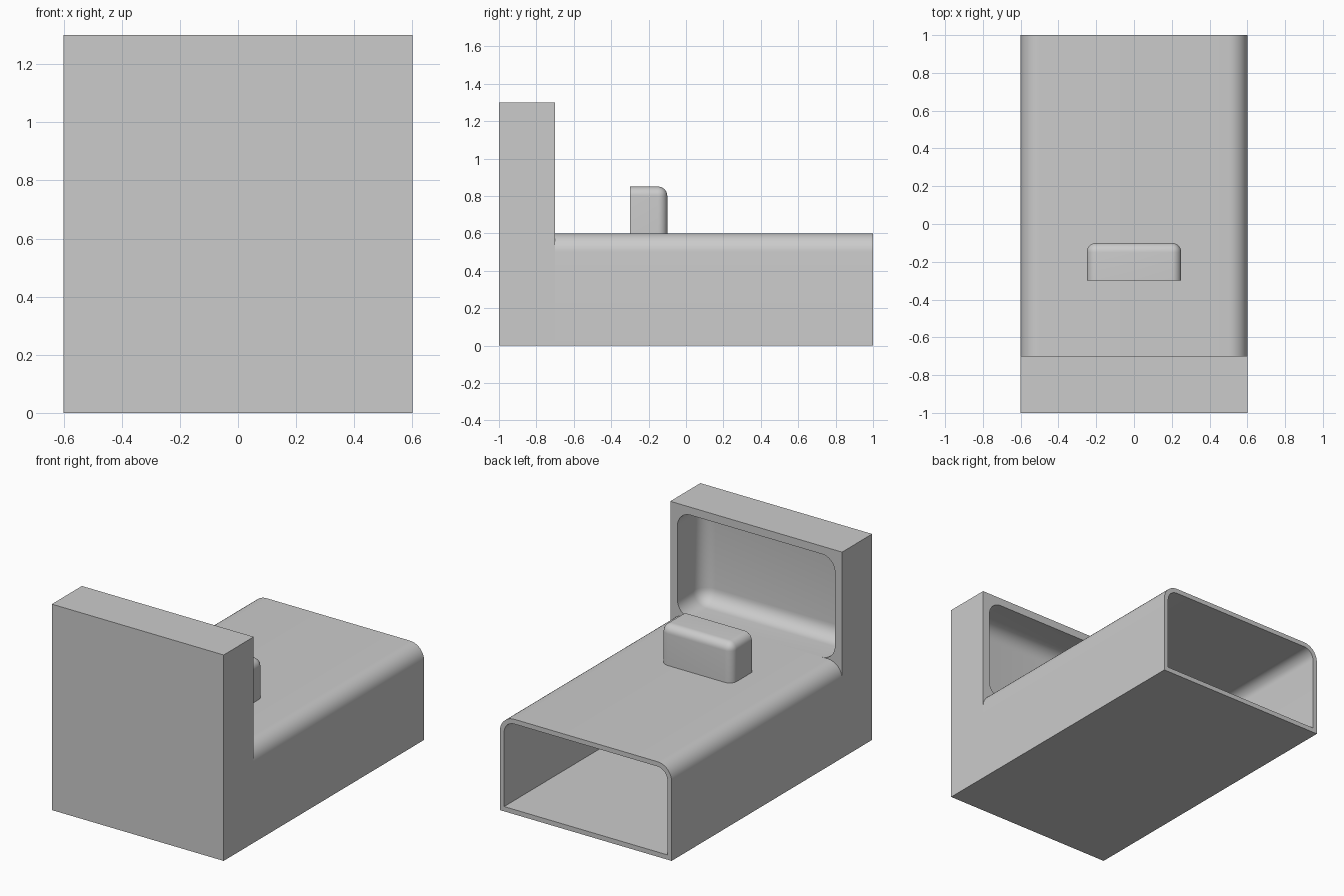
import bpy, bmesh, math

default = bpy.data.objects.get("Cube")
if default:
    bpy.data.objects.remove(default, do_unlink=True)

# Single plain grey
grey = bpy.data.materials.new("plain_grey")
grey.use_nodes = True
COLOUR = (0.6, 0.6, 0.6, 1)
grey.diffuse_color = COLOUR
grey.node_tree.nodes["Principled BSDF"].inputs["Base Color"].default_value = COLOUR


def add_object(name, bm):
    bmesh.ops.recalc_face_normals(bm, faces=bm.faces[:])
    mesh = bpy.data.meshes.new(name)
    bm.to_mesh(mesh)
    bm.free()
    mesh.materials.append(grey)
    obj = bpy.data.objects.new(name, mesh)
    bpy.context.collection.objects.link(obj)
    return obj


def activate(obj):
    bpy.ops.object.select_all(action='DESELECT')
    obj.select_set(True)
    bpy.context.view_layer.objects.active = obj


def smooth(obj):
    activate(obj)
    bpy.ops.object.shade_smooth_by_angle(angle=math.radians(30))


def box(name, low, high, radius=0, keep_sharp=lambda p: False):
    """Box between two corners, rounding every edge not kept sharp."""
    bm = bmesh.new()
    bmesh.ops.create_cube(bm, size=1)
    for v in bm.verts:
        v.co = [h if c > 0 else l for c, l, h in zip(v.co, low, high)]
    if radius:
        edges = [e for e in bm.edges
                 if not keep_sharp((e.verts[0].co + e.verts[1].co) / 2)]
        bmesh.ops.bevel(bm, geom=edges, offset=radius, segments=8,
                        profile=0.5, affect='EDGES')
    return add_object(name, bm)


def arch(half_width, bottom, top, radius, steps=10):
    """Closed outline with square bottom corners and rounded top corners."""
    right = [(half_width, bottom)]
    for i in range(steps + 1):
        a = math.pi / 2 * i / steps
        right.append((half_width - radius + radius * math.cos(a),
                      top - radius + radius * math.sin(a)))
    return right + [(-x, z) for x, z in reversed(right)]


# Upright front panel with a rounded recess in its rear side
front_panel = box("front_panel", (-0.6, -1, 0), (0.6, -0.7, 1.3))
cutter = box("recess_cutter", (-0.55, -0.95, 0.6), (0.55, -0.5, 1.25),
             0.09, lambda p: p.y > -0.51)
cut = front_panel.modifiers.new("recess", 'BOOLEAN')
cut.operation = 'DIFFERENCE'
cut.solver = 'EXACT'
cut.object = cutter
activate(front_panel)
bpy.ops.object.modifier_apply(modifier=cut.name)
bpy.data.objects.remove(cutter, do_unlink=True)
smooth(front_panel)

# Hollow body, open at the rear
WALL = 0.03
outer = arch(0.6, 0, 0.6, 0.1)
inner = arch(0.6 - WALL, WALL, 0.6 - WALL, 0.1 - WALL)
bm = bmesh.new()
loops = [[bm.verts.new((x, y, z)) for x, z in outline]
         for outline, y in ((outer, -0.7), (outer, 1), (inner, 1), (inner, -0.7))]
count = len(outer)
for k in range(4):
    a, b = loops[k], loops[(k + 1) % 4]
    for i in range(count):
        j = (i + 1) % count
        bm.faces.new((a[i], a[j], b[j], b[i]))
smooth(add_object("hollow_body", bm))

# Small raised block, rounded except at its front and base
smooth(box("raised_block", (-0.25, -0.3, 0.59), (0.25, -0.1, 0.85), 0.05,
           lambda p: p.y < -0.29 or p.z < 0.6))
